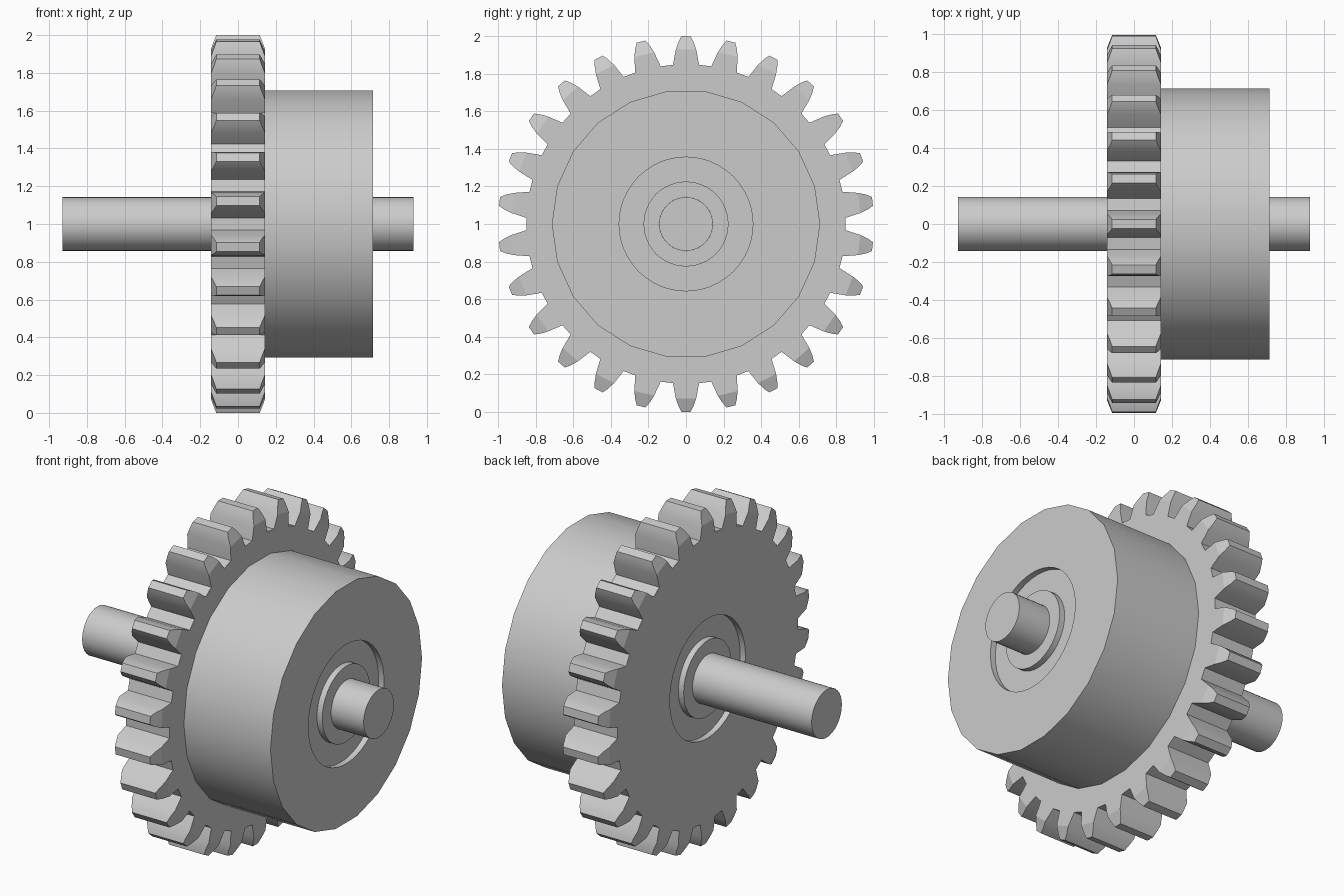
import bpy, bmesh, math

U = 1 / 7            # shaft radius, also half the gear width
TEETH = 26

cube = bpy.data.objects.get("Cube")
if cube:
    bpy.data.objects.remove(cube, do_unlink=True)

grey = bpy.data.materials.new("light_grey")
grey.use_nodes = True
grey.diffuse_color = (0.6, 0.6, 0.6, 1)
grey.node_tree.nodes["Principled BSDF"].inputs["Base Color"].default_value = grey.diffuse_color


def make_object(name, bm):
    """Turn a bmesh into an object centred on the shaft axis."""
    bmesh.ops.recalc_face_normals(bm, faces=bm.faces)
    mesh = bpy.data.meshes.new(name)
    bm.to_mesh(mesh)
    bm.free()
    mesh.materials.append(grey)
    obj = bpy.data.objects.new(name, mesh)
    obj.location.z = 1
    bpy.context.collection.objects.link(obj)
    return obj


def lathe(name, profile, sides, closed=False):
    """Spin (x, radius) points about the x axis; open profiles get flat caps."""
    bm = bmesh.new()
    rings = []
    for x, r in profile:
        angles = [2 * math.pi * i / sides for i in range(sides)]
        rings.append([bm.verts.new((x, r * math.cos(a), r * math.sin(a))) for a in angles])
    pairs = list(zip(rings, rings[1:]))
    if closed:
        pairs.append((rings[-1], rings[0]))
    else:
        bm.faces.new(rings[0])
        bm.faces.new(rings[-1])
    for a, b in pairs:
        for i in range(sides):
            j = (i + 1) % sides
            bm.faces.new((a[i], a[j], b[j], b[i]))
    return make_object(name, bm)


def smooth(obj, degrees):
    bpy.ops.object.select_all(action='DESELECT')
    obj.select_set(True)
    bpy.context.view_layer.objects.active = obj
    bpy.ops.object.shade_smooth_by_angle(angle=math.radians(degrees))


def bore(obj):
    """Cut the bearing seat through a part."""
    cutter = lathe("bore_cutter", [(-1, 3 * U), (1, 3 * U)], 48)
    cutter.hide_render = True
    mod = obj.modifiers.new("bore", 'BOOLEAN')
    mod.operation = 'DIFFERENCE'
    mod.solver = 'EXACT'
    mod.object = cutter
    bpy.context.view_layer.objects.active = obj
    bpy.ops.object.modifier_apply(modifier=mod.name)
    bpy.data.objects.remove(cutter, do_unlink=True)


def gear_wheel():
    # One tooth flank as (radius, half thickness); ends taper above the second point
    flank = [(0.85, 0.07), (0.93, 0.054), (0.97, 0.04), (1.0, 0.024)]
    bevel_r, tip_x = 0.93, 0.115
    tooth = [(r, -h) for r, h in flank] + [(r, h) for r, h in reversed(flank)]
    bm = bmesh.new()
    sides = []
    for sign in (-1, 1):
        outline = []
        for k in range(TEETH):
            for r, h in tooth:
                a = 2 * math.pi * k / TEETH + math.asin(h / r)
                t = max(0, (r - bevel_r) / (1 - bevel_r))
                x = sign * (U + (tip_x - U) * t)
                outline.append(bm.verts.new((x, r * math.sin(a), r * math.cos(a))))
        sides.append(outline)
        n = len(tooth)
        # Flat end face, then the tapered tooth ends
        bm.faces.new([v for i, v in enumerate(outline) if i % n in (0, 1, n - 2, n - 1)])
        for k in range(TEETH):
            bm.faces.new(outline[k * n + 1:k * n + n - 1])
    a, b = sides
    for i in range(len(a)):
        j = (i + 1) % len(a)
        bm.faces.new((a[i], a[j], b[j], b[i]))
    return make_object("gear_wheel", bm)


def bearing(name, x0, x1):
    # Ring with a shallow groove on both faces
    inner, lip, rim, outer, depth = U, 0.226, 0.356, 3 * U, 0.035
    half = [(inner, 0), (lip, 0), (lip, depth), (rim, depth), (rim, 0), (outer, 0)]
    profile = [(x0 + d, r) for r, d in half] + [(x1 - d, r) for r, d in reversed(half)]
    return lathe(name, profile, 48, closed=True)


# Toothed wheel
wheel = gear_wheel()
bore(wheel)
smooth(wheel, 20)

# Wide drum beside the wheel, its inner end seated in the wheel
drum = lathe("drum", [(U - 0.05, 5 * U), (5 * U, 5 * U)], 22)
bore(drum)
smooth(drum, 30)

# Bearings and shaft
smooth(bearing("wheel_bearing", -U, U), 30)
smooth(bearing("drum_bearing", 3 * U, 5 * U), 30)
smooth(lathe("shaft", [(-6.5 * U, U), (6.5 * U, U)], 32), 30)
